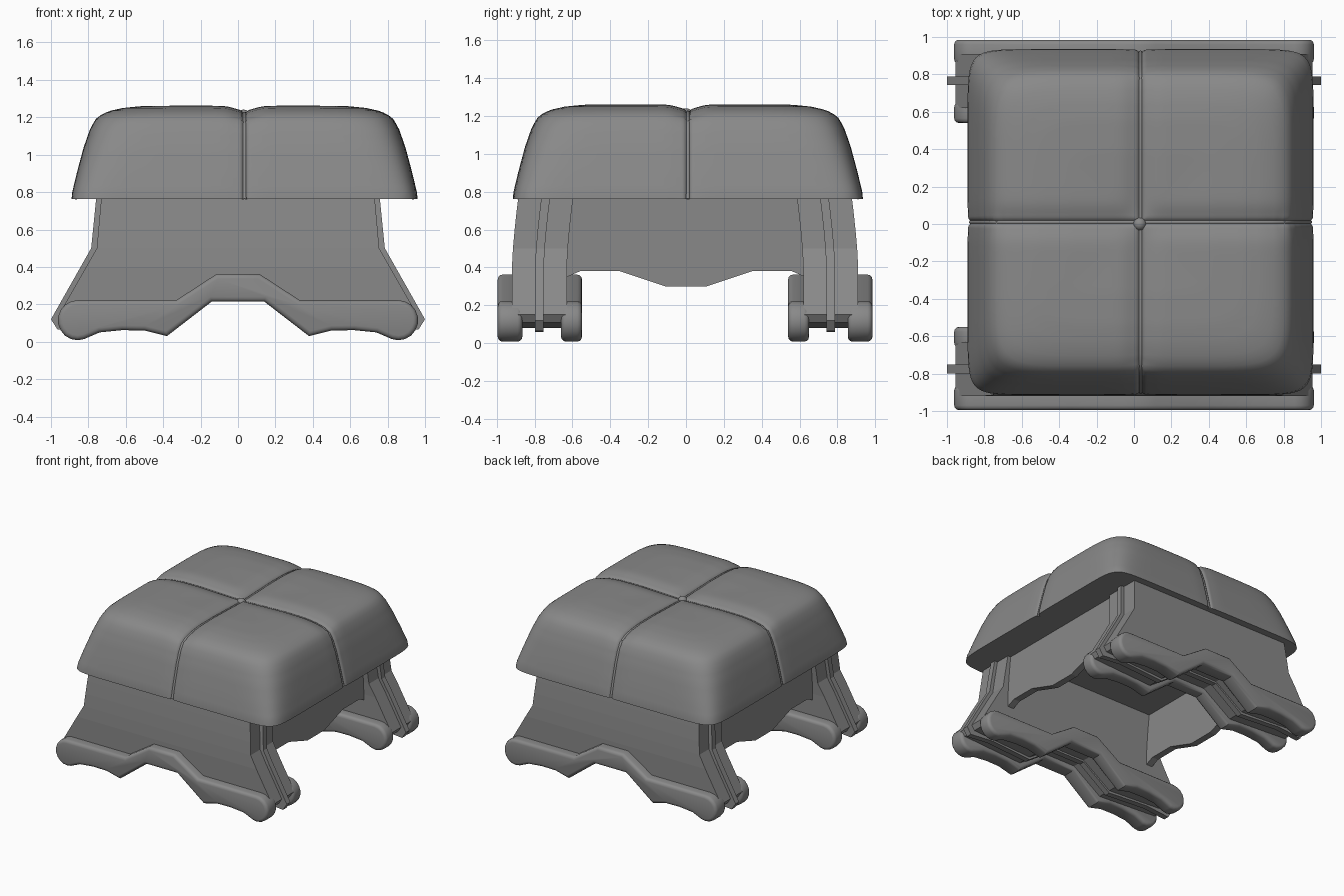
import bpy, bmesh, math
from mathutils import Vector

old = bpy.data.objects.get("Cube")
if old:
    bpy.data.objects.remove(old)

grey = bpy.data.materials.new("mid grey")
grey.use_nodes = True
COLOUR = (0.25, 0.25, 0.25, 1)
grey.diffuse_color = COLOUR
grey.node_tree.nodes["Principled BSDF"].inputs["Base Color"].default_value = COLOUR


def finish(bm, name, smooth=None):
    """Turn a bmesh into a named, coloured object."""
    bmesh.ops.recalc_face_normals(bm, faces=bm.faces)
    mesh = bpy.data.meshes.new(name)
    bm.to_mesh(mesh)
    bm.free()
    mesh.materials.append(grey)
    obj = bpy.data.objects.new(name, mesh)
    bpy.context.collection.objects.link(obj)
    if smooth:
        bpy.ops.object.select_all(action='DESELECT')
        obj.select_set(True)
        bpy.context.view_layer.objects.active = obj
        bpy.ops.object.shade_smooth_by_angle(angle=math.radians(smooth))
    return obj


def slab(half, a, b, place):
    """Extrude a half outline, mirrored across its centre, from depth a to b."""
    outline = half + [(-u, z) for u, z in reversed(half)]
    bm = bmesh.new()
    face = bm.faces.new([bm.verts.new(place(u, a, z)) for u, z in outline])
    ext = bmesh.ops.extrude_face_region(bm, geom=[face])
    shift = place(0, b, 0) - place(0, a, 0)
    bmesh.ops.translate(bm, vec=shift, verts=[v for v in ext["geom"] if isinstance(v, bmesh.types.BMVert)])
    return bm


def along_x(u, d, z):
    return Vector((u, d, z))


def along_y(u, d, z):
    return Vector((d, u, z))


def bend_inward(bm, side):
    """Lean the upper part of a leg board towards the middle."""
    for z in (0.4, 0.5, 0.6, 0.7):
        bmesh.ops.bisect_plane(bm, geom=bm.verts[:] + bm.edges[:] + bm.faces[:],
                               plane_co=(0, 0, z), plane_no=(0, 0, 1))
    for v in bm.verts:
        k = max(0, (v.co.z - 0.4) / 0.38)
        v.co.y -= side * 0.035 * k ** 1.4


# Half outlines of the leg boards and the rounded foot rails
board = [(0.73, 0.78), (0.755, 0.5), (0.955, 0.15), (0.93, 0.11),
         (0.76, 0.1), (0.39, 0.08), (0.14, 0.25)]
rib = [(0.757, 0.78), (0.785, 0.5), (1.0, 0.12), (0.965, 0.065),
       (0.76, 0.085), (0.39, 0.06), (0.14, 0.235)]
rail = [(0.115, 0.362), (0.33, 0.222)]
for i in range(11):
    a = math.radians(90 - 20 * i)
    rail.append((0.858 + 0.105 * math.cos(a), 0.115 + 0.107 * math.sin(a)))
rail += [(0.74, 0.05), (0.62, 0.062), (0.5, 0.06), (0.38, 0.03), (0.14, 0.215)]

for label, side in (("front", -1), ("back", 1)):
    off = -0.01 if side > 0 else 0
    for part, shape, near, far in (("inner_board", board, 0.63, 0.757),
                                   ("middle_rib", rib, 0.752, 0.798),
                                   ("outer_board", board, 0.798, 0.92)):
        bm = slab(shape, side * near + off, side * far + off, along_x)
        bend_inward(bm, side)
        finish(bm, f"{label}_{part}")
    for part, near, far in (("inner_foot_rail", 0.55, 0.66), ("outer_foot_rail", 0.865, 0.995)):
        bm = slab(rail, side * near + off, side * far + off, along_x)
        rims = [e for e in bm.edges if abs(e.verts[0].co.y - e.verts[1].co.y) < 0.001]
        bmesh.ops.bevel(bm, geom=rims, offset=0.025, segments=3, profile=0.5,
                        affect='EDGES', clamp_overlap=True)
        finish(bm, f"{label}_{part}", 35)

# Side aprons joining the two leg pairs
apron = [(0.64, 0.78), (0.64, 0.345), (0.56, 0.38), (0.35, 0.38), (0.11, 0.3)]
for label, side in (("left", 1), ("right", -1)):
    finish(slab(apron, side * 0.65, side * 0.705, along_y), f"{label}_apron")

# Cushion: rounded square shell following a side profile, with sewn-in grooves
CENTRE = Vector((0.035, 0.01, 0))
profile = [Vector(p) for p in ((0, 1.25), (0.38, 1.262), (0.55, 1.26), (0.65, 1.25), (0.73, 1.232),
                               (0.79, 1.2), (0.825, 1.14), (0.86, 1.04), (0.895, 0.91),
                               (0.925, 0.785), (0.925, 0.762))]
lengths = [(q - p).length for p, q in zip(profile, profile[1:])]


def at(r):
    """Point and outward normal on the profile at a fraction of its length."""
    d = r * sum(lengths)
    for p, q, n in zip(profile, profile[1:], lengths):
        if d <= n + 1e-6:
            t = (q - p) / n
            return p + t * d, Vector((-t.y, t.x))
        d -= n
    return profile[-1], Vector((1, 0))


def dip(t):
    return 0.02 * math.exp(-(t / 0.012) ** 2), 0.025 * math.exp(-(t / 0.07) ** 2)


bm = bmesh.new()
bmesh.ops.create_grid(bm, x_segments=96, y_segments=96, size=1)
for v in bm.verts:
    u, w = (math.copysign(abs(c) ** 1.4, c) for c in v.co.xy)
    r = max(abs(u), abs(w))
    if r < 1e-6:
        v.co = CENTRE + Vector((0, 0, 1.205))
        continue
    p, n = at(r)
    n = Vector((abs(n.x), abs(n.y)))
    a, b = u / r, w / r
    power = 7 + 7 * r ** 4
    f = p.x * (abs(a) ** power + abs(b) ** power) ** (-1 / power)
    x, y = a * f, b * f
    (hx, sx), (hy, sy) = dip(x), dip(y)
    depth = max(hx, hy) + (sx + sy - sx * sy / 0.025) * max(0.15, n.y)
    inward = depth * n.x
    if abs(a) > abs(b):
        x -= math.copysign(inward, a)
    else:
        y -= math.copysign(inward, b)
    v.co = CENTRE + Vector((x, y, p.y - depth * n.y))
rim = [e for e in bm.edges if e.is_boundary]
bmesh.ops.edgeloop_fill(bm, edges=rim)
finish(bm, "cushion", 40)

# Thin cords lying in the grooves
for label, across in (("lengthwise", False), ("crosswise", True)):
    curve = bpy.data.curves.new(f"{label}_cord", 'CURVE')
    curve.dimensions = '3D'
    curve.bevel_depth = 0.011
    curve.bevel_resolution = 2
    half = []
    for i in range(1, 33):
        p, n = at(i / 32)
        n = Vector((abs(n.x), abs(n.y)))
        half.append(p - n * (0.018 + 0.025 * n.y))
    path = [(-p.x, p.y) for p in reversed(half)] + [(p.x, p.y) for p in half]
    spline = curve.splines.new('POLY')
    spline.points.add(len(path) - 1)
    for point, (d, z) in zip(spline.points, path):
        co = CENTRE + (Vector((d, 0, z)) if across else Vector((0, d, z)))
        point.co = (*co, 1)
    curve.materials.append(grey)
    bpy.context.collection.objects.link(bpy.data.objects.new(f"{label}_cord", curve))

# Button at the crossing of the seams
bm = bmesh.new()
bmesh.ops.create_uvsphere(bm, u_segments=20, v_segments=12, radius=0.036)
bmesh.ops.translate(bm, vec=CENTRE + Vector((-0.005, -0.01, 1.205)), verts=bm.verts)
finish(bm, "button", 60)
